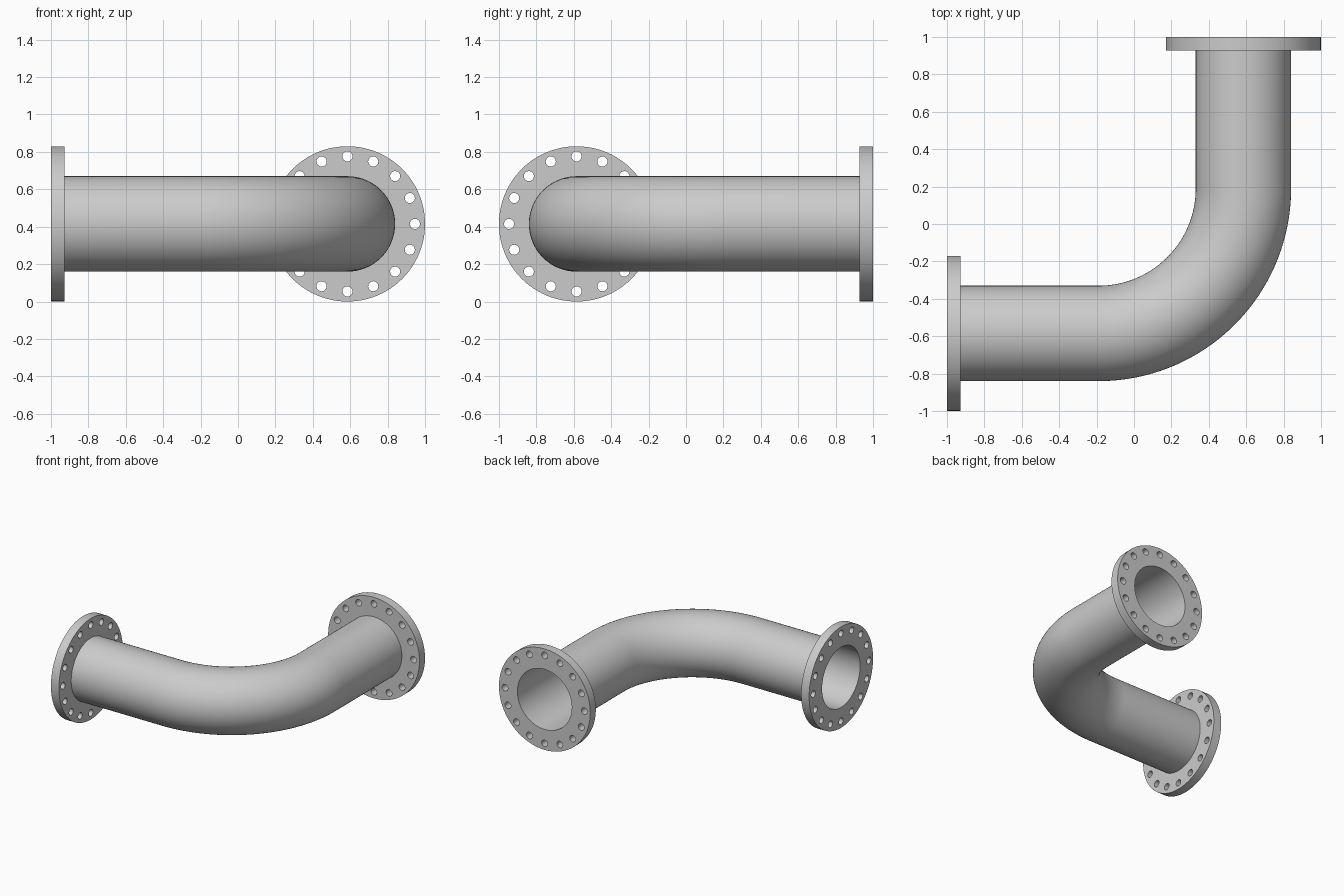
import bpy, bmesh
from math import sin, cos, pi
from mathutils import Matrix, Vector

if "Cube" in bpy.data.objects:
    bpy.data.objects.remove(bpy.data.objects["Cube"])

FLANGE_R, FLANGE_T = 0.415, 0.072
PIPE_R, BORE_R = 0.255, 0.247
BOLT_CIRCLE, BOLT_R, BOLTS = 0.361, 0.027, 16
Z = FLANGE_R                  # height of the pipe axis
OFF = 1 - FLANGE_R            # offset of each leg from the centre
BEND = 0.19                   # bend centre is (-BEND, BEND)
SIDES = 96


def new_object(name, bm):
    mesh = bpy.data.meshes.new(name)
    bmesh.ops.recalc_face_normals(bm, faces=bm.faces)
    bm.to_mesh(mesh)
    bm.free()
    obj = bpy.data.objects.new(name, mesh)
    bpy.context.collection.objects.link(obj)
    return obj


def select(obj):
    bpy.ops.object.select_all(action='DESELECT')
    obj.select_set(True)
    bpy.context.view_layer.objects.active = obj


def smooth(obj):
    select(obj)
    bpy.ops.object.shade_smooth_by_angle(angle=pi / 6)


def add_cylinder(bm, radius, depth, sides, matrix):
    bmesh.ops.create_cone(bm, cap_ends=True, segments=sides, radius1=radius,
                          radius2=radius, depth=depth, matrix=matrix)


# Flange: disc with a central bore and a ring of bolt holes
def flange(name, centre, direction):
    place = Matrix.Translation(centre) @ Vector(direction).to_track_quat('Z', 'Y').to_matrix().to_4x4()
    bm = bmesh.new()
    add_cylinder(bm, FLANGE_R, FLANGE_T, SIDES, place)
    disc = new_object(name, bm)
    bm = bmesh.new()
    add_cylinder(bm, BORE_R, 3 * FLANGE_T, SIDES, place)
    for i in range(BOLTS):
        a = 2 * pi * i / BOLTS
        spot = Matrix.Translation((BOLT_CIRCLE * cos(a), BOLT_CIRCLE * sin(a), 0))
        add_cylinder(bm, BOLT_R, 3 * FLANGE_T, 24, place @ spot)
    cutter = new_object(name + "_cutter", bm)
    cutter.hide_render = True
    mod = disc.modifiers.new("holes", 'BOOLEAN')
    mod.operation, mod.solver, mod.object = 'DIFFERENCE', 'EXACT', cutter
    select(disc)
    bpy.ops.object.modifier_apply(modifier=mod.name)
    bpy.data.objects.remove(cutter)
    smooth(disc)


flange("left_flange", (-1 + FLANGE_T / 2, -OFF, Z), (1, 0, 0))
flange("back_flange", (OFF, 1 - FLANGE_T / 2, Z), (0, 1, 0))

# Pipe path: straight leg, quarter bend, straight leg, as (point, sideways normal)
end = 1 - FLANGE_T
steps = 48
radius = OFF + BEND
path = [(Vector((-end, -OFF, Z)), Vector((0, -1, 0)))]
for i in range(steps + 1):
    a = -pi / 2 + pi / 2 * i / steps
    n = Vector((cos(a), sin(a), 0))
    path.append((Vector((-BEND, BEND, Z)) + n * radius, n))
path.append((Vector((OFF, end, Z)), Vector((1, 0, 0))))

# Hollow pipe: outer and inner walls swept along the path, closed at the ends
bm = bmesh.new()
walls = []
for r in (PIPE_R, BORE_R):
    walls.append([[bm.verts.new(p + n * r * cos(2 * pi * j / SIDES)
                                + Vector((0, 0, r * sin(2 * pi * j / SIDES))))
                   for j in range(SIDES)] for p, n in path])
outer, inner = walls
rings = outer + inner[::-1]
for k, ring in enumerate(rings):
    nxt = rings[(k + 1) % len(rings)]
    for j in range(SIDES):
        m = (j + 1) % SIDES
        bm.faces.new((ring[j], ring[m], nxt[m], nxt[j]))
smooth(new_object("elbow_pipe", bm))
